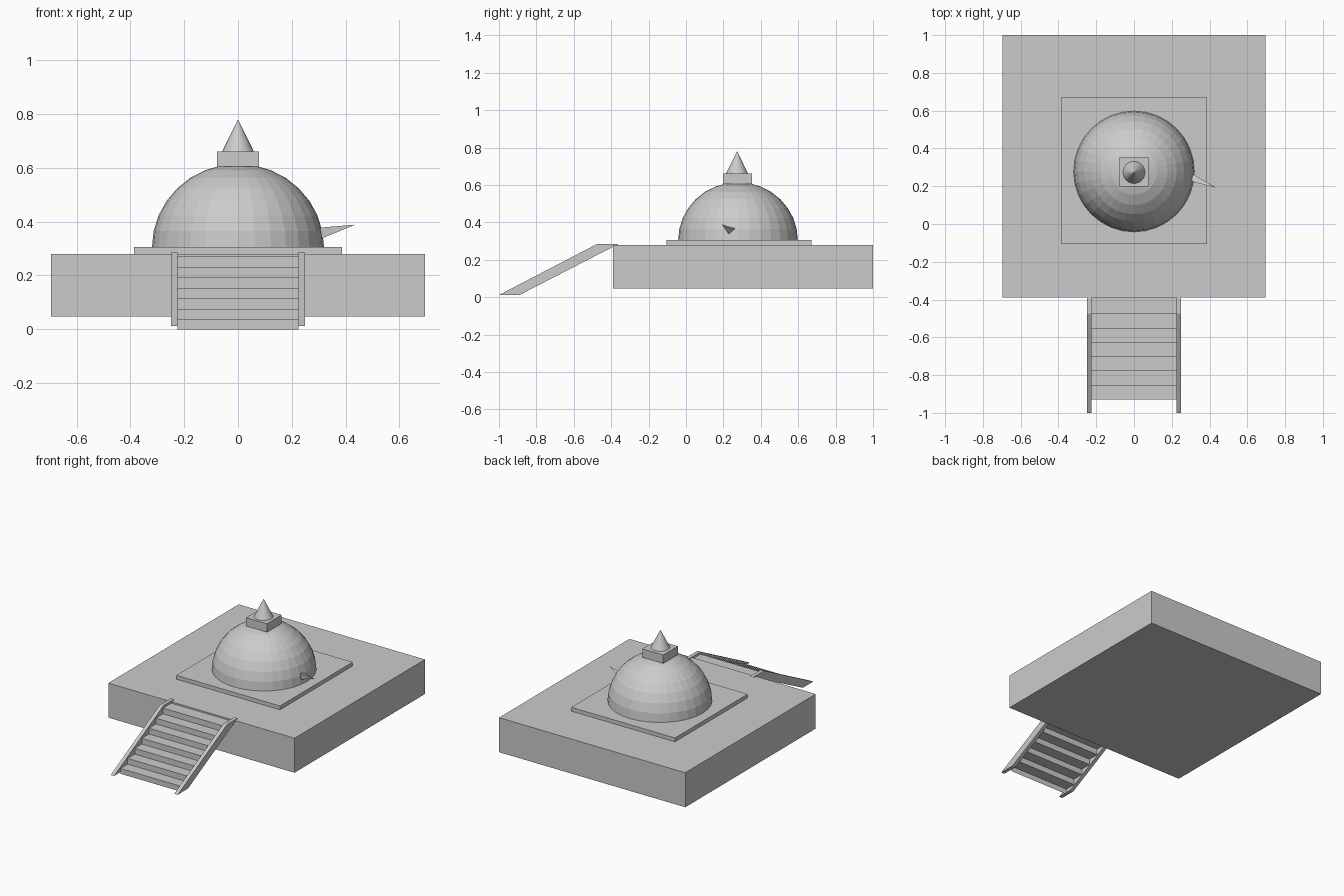
import bpy, math
from mathutils import Vector

if "Cube" in bpy.data.objects:
    bpy.data.objects.remove(bpy.data.objects["Cube"])

def mesh(name, verts, faces):
    me = bpy.data.meshes.new(name)
    me.from_pydata(verts, [], faces)
    me.update()
    ob = bpy.data.objects.new(name, me)
    bpy.context.collection.objects.link(ob)
    return ob

def box(name, x0, x1, y0, y1, z0, z1):
    v = [(x, y, z) for z in (z0, z1) for x, y in ((x0, y0), (x1, y0), (x1, y1), (x0, y1))]
    f = [(3, 2, 1, 0), (4, 5, 6, 7)] + [(i, (i + 1) % 4, (i + 1) % 4 + 4, i + 4) for i in range(4)]
    return mesh(name, v, f)

CY = 0.278  # dome axis

# Terrace and low square base
box("platform", -0.695, 0.695, -0.39, 1.0, 0.047, 0.28)
box("dome_base_slab", -0.387, 0.387, -0.105, 0.67, 0.28, 0.306)

# Half-sphere dome, faceted
SEG, RINGS, R, ZB, H = 32, 8, 0.32, 0.304, 0.311
verts, faces = [], []
for r in range(RINGS):
    a = math.pi / 2 * r / RINGS
    for s in range(SEG):
        t = 2 * math.pi * s / SEG
        verts.append((R * math.cos(a) * math.cos(t), CY + R * math.cos(a) * math.sin(t), ZB + H * math.sin(a)))
verts.append((0, CY, ZB + H))
for r in range(RINGS - 1):
    for s in range(SEG):
        n = (s + 1) % SEG
        faces.append((r * SEG + s, r * SEG + n, (r + 1) * SEG + n, (r + 1) * SEG + s))
top = (RINGS - 1) * SEG
faces += [(top + s, top + (s + 1) % SEG, len(verts) - 1) for s in range(SEG)]
faces.append(tuple(reversed(range(SEG))))
mesh("dome", verts, faces)

# Square cap and pointed finial
box("cap_block", -0.078, 0.078, 0.198, 0.354, 0.605, 0.662)
bpy.ops.mesh.primitive_cone_add(vertices=24, radius1=0.059, radius2=0, depth=0.12, location=(0, 0.273, 0.721))
bpy.context.object.name = "finial"

# Small spike on the dome's right side
mesh("side_spike",
     [(0.436, 0.192, 0.389), (0.305, 0.267, 0.366), (0.312, 0.228, 0.338), (0.306, 0.225, 0.378)],
     [(0, 1, 2), (0, 2, 3), (0, 3, 1), (1, 3, 2)])

# Sloping stair stringers
prof = [(-1.0, 0.012), (-0.89, 0.012), (-0.36, 0.285), (-0.475, 0.285)]
for side, x0, x1 in (("left", -0.25, -0.225), ("right", 0.225, 0.25)):
    v = [(x, y, z) for x in (x0, x1) for y, z in prof]
    f = [(3, 2, 1, 0), (4, 5, 6, 7)] + [(i, (i + 1) % 4, (i + 1) % 4 + 4, i + 4) for i in range(4)]
    mesh(side + "_stringer", v, f)

# Folded sheet of risers and treads between the stringers
path = [(-0.93, 0.0)]
for i in range(7):
    z = 0.036 + 0.039 * i
    path.append((-0.93 + 0.0755 * i, z))
    path.append((-0.93 + 0.0755 * (i + 1) if i < 6 else -0.39, z))
v = [(x, y, z) for y, z in path for x in (-0.225, 0.225)]
mesh("stair_steps", v, [(2 * i, 2 * i + 1, 2 * i + 3, 2 * i + 2) for i in range(len(path) - 1)])
